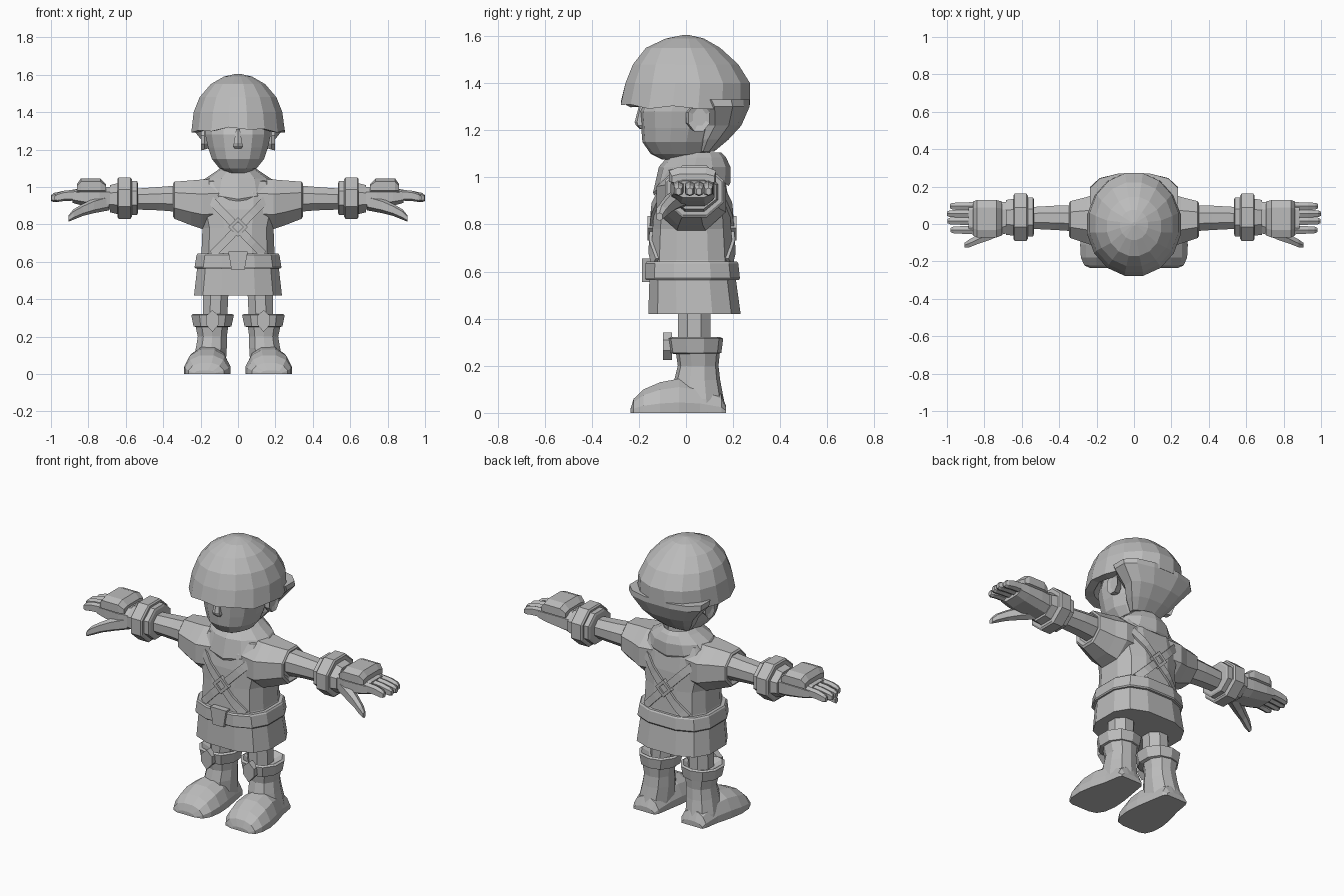
import bpy, bmesh, math
from mathutils import Vector
from mathutils.bvhtree import BVHTree

grey = bpy.data.materials.new("stone grey")
grey.diffuse_color = (0.5, 0.5, 0.5, 1)
AXES = {'x': (0, 1, 2), 'y': (1, 0, 2), 'z': (2, 0, 1)}


def finish(name, bm):
    bmesh.ops.recalc_face_normals(bm, faces=bm.faces)
    me = bpy.data.meshes.new(name)
    bm.to_mesh(me)
    bm.free()
    me.materials.append(grey)
    ob = bpy.data.objects.new(name, me)
    bpy.context.collection.objects.link(ob)
    return ob


def loft(name, rings, axis='z', n=12, power=1.0, side=1, edit=None, phase=0.5, cap=True):
    """Skin rings (t, a0, a1, b0, b1): position on the axis and cross-section bounds."""
    bm = bmesh.new()
    it, ia, ib = AXES[axis]
    loops = []
    stretch = 1 / math.cos(math.pi / n) if phase else 1
    for k, (t, a0, a1, b0, b1) in enumerate(rings):
        loop = []
        for i in range(n):
            ang = 2 * math.pi * (i + phase) / n
            c, s = math.cos(ang) * stretch, math.sin(ang) * stretch
            c = math.copysign(min(abs(c) ** power, 1), c)
            s = math.copysign(min(abs(s) ** power, 1), s)
            p = Vector()
            p[it] = t
            p[ia] = (a0 + a1) / 2 + c * (a1 - a0) / 2
            p[ib] = (b0 + b1) / 2 + s * (b1 - b0) / 2
            if edit:
                edit(p, k, i)
            p.x *= side
            loop.append(bm.verts.new(p))
        loops.append(loop)
    for lo, hi in zip(loops, loops[1:]):
        for i in range(n):
            j = (i + 1) % n
            bm.faces.new((lo[i], lo[j], hi[j], hi[i]))
    if cap:
        bm.faces.new(loops[0][::-1])
        bm.faces.new(loops[-1])
    return finish(name, bm)


def plate(name, outline, y0, y1, hole=None):
    """Extruded (x, z) outline between y0 and y1, optionally a frame around a hole."""
    bm = bmesh.new()
    loops = [[bm.verts.new((x, y, z)) for x, z in o] for y in (y0, y1) for o in ([outline, hole] if hole else [outline])]
    n = len(outline)
    if hole:
        a, b, c, d = loops
        pairs = ((a, b), (c, d), (a, c), (b, d))
    else:
        pairs = (loops,)
        bm.faces.new(loops[0])
        bm.faces.new(loops[1])
    for p, q in pairs:
        for i in range(n):
            j = (i + 1) % n
            bm.faces.new((p[i], p[j], q[j], q[i]))
    return finish(name, bm)


# ---- head ----
loft("head", [(1.075, -.05, .05, -.10, .06), (1.10, -.10, .10, -.15, .10),
              (1.15, -.14, .14, -.185, .12), (1.21, -.16, .16, -.19, .14),
              (1.28, -.175, .175, -.195, .15), (1.31, -.175, .175, -.18, .15),
              (1.36, -.16, .16, -.17, .15)], n=14)


def hair_edge(p, k, i):
    # jagged fringe with lower sides
    if k in (1, 2):
        p.z -= .022 * min(1, abs(p.x) / .2)
        if p.y < 0:
            p.z += .012 * (i % 2)


loft("hair", [(1.35, -.17, .17, -.18, .17), (1.315, -.20, .20, -.225, .2),
              (1.313, -.25, .25, -.277, .272), (1.40, -.237, .237, -.257, .272),
              (1.48, -.205, .205, -.225, .222), (1.55, -.145, .145, -.17, .145),
              (1.59, -.075, .075, -.085, .075), (1.605, -.01, .01, -.01, .01)],
     n=16, edit=hair_edge)
loft("back_hair", [(1.11, -.09, .09, .05, .12), (1.16, -.13, .13, .05, .18),
                   (1.22, -.17, .17, .07, .235), (1.30, -.235, .235, .05, .27),
                   (1.33, -.235, .235, .03, .27)], n=12, power=.8)

# nose: narrow bridge widening to the tip
loft("nose", [(1.205, -.018, .018, -.195, -.17), (1.22, -.026, .026, -.212, -.17),
              (1.235, -.022, .022, -.218, -.17), (1.31, -.01, .01, -.198, -.17)], n=6)

# ---- trunk ----
body = loft("tunic", [(.42, -.235, .235, -.16, .232), (.58, -.217, .217, -.155, .21),
                      (.65, -.195, .195, -.148, .20), (.78, -.19, .19, -.142, .192),
                      (.88, -.215, .215, -.135, .185), (.97, -.21, .21, -.118, .17),
                      (1.03, -.18, .18, -.09, .15), (1.06, -.10, .10, -.04, .12)],
            n=12, power=.72)
loft("belt", [(.565, -.228, .228, -.17, .225), (.572, -.232, .232, -.174, .229),
              (.635, -.222, .222, -.172, .222), (.643, -.216, .216, -.166, .216)],
     n=12, power=.72)
plate("belt_buckle", [(-.035, .555), (.035, .555), (.052, .655), (-.052, .655)], -.186, -.15)
loft("neck", [(1.0, -.09, .09, -.05, .11), (1.13, -.08, .08, -.05, .10)], n=10)


def drape(p, k, i):
    # collar hangs lower at front and back than over the shoulders
    if k < 2:
        p.z -= .1 * min(1, abs(p.y - .03) / .17) ** 1.3 * (1 - .35 * (p.y > .03))


loft("collar", [(1.02, -.20, .20, -.135, .182), (1.035, -.203, .203, -.14, .188),
                (1.045, -.175, .175, -.115, .188), (1.085, -.115, .115, -.08, .17),
                (1.105, -.09, .09, -.045, .15), (1.07, -.07, .07, -.02, .12)],
     n=12, edit=drape, phase=0)

# crossed straps laid on the tunic, front and back
bm = bmesh.new()
bm.from_mesh(body.data)
tree = BVHTree.FromBMesh(bm)
bm.free()


def strap(name, start, end, face):
    bm = bmesh.new()
    a, b = Vector(start), Vector(end)
    d = (b - a).normalized()
    off = Vector((-d.y, d.x)) * .021
    rows = []
    for i in range(13):
        p = a.lerp(b, i / 12)
        row = []
        for q in (p + off, p - off):
            hit = tree.ray_cast(Vector((q.x, face, q.y)), Vector((0, -face, 0)))[0]
            y = hit.y if hit else 0
            row += [bm.verts.new((q.x, y + face * h, q.y)) for h in (-.006, .013)]
        rows.append([row[0], row[1], row[3], row[2]])
    for r, s in zip(rows, rows[1:]):
        for i in range(4):
            j = (i + 1) % 4
            bm.faces.new((r[i], r[j], s[j], s[i]))
    bm.faces.new(rows[0])
    bm.faces.new(rows[-1])
    finish(name, bm)


def diamond(r, z):
    return [(-r, z), (0, z - r), (r, z), (0, z + r)]


for label, face, y in (("front", -1, -.142), ("back", 1, .192)):
    for s in (-1, 1):
        strap(label + "_strap", (s * .175, .96), (-s * .135, .64), face)
    plate(label + "_strap_buckle", diamond(.052, .785), y + face * .022, y, diamond(.028, .785))

# ---- mirrored limbs ----
for s in (-1, 1):
    loft("ear", [(.15, .02, .07, 1.21, 1.29), (.178, .0, .085, 1.20, 1.305),
                 (.198, .01, .10, 1.195, 1.31), (.19, .03, .085, 1.22, 1.29)],
         'x', 8, side=s)
    loft("sleeve", [(.08, -.11, .16, .78, 1.045), (.19, -.125, .17, .775, 1.04),
                    (.25, -.105, .145, .795, 1.035), (.34, -.075, .122, .83, 1.028),
                    (.347, -.065, .112, .842, 1.018), (.335, -.05, .10, .86, 1.0)],
         'x', 8, side=s)
    loft("arm", [(.30, -.04, .10, .865, 1.01), (.42, -.032, .098, .875, 1.0),
                 (.56, -.025, .09, .88, .99)], 'x', 8, side=s)
    # bracer: thin inner and outer bands around a thick middle ring
    loft("bracer", [(.535, -.055, .13, .86, 1.02), (.54, -.067, .142, .85, 1.032),
                    (.568, -.067, .142, .85, 1.032), (.568, -.08, .152, .84, 1.042),
                    (.575, -.09, .162, .83, 1.05), (.638, -.09, .162, .83, 1.05),
                    (.645, -.08, .152, .84, 1.042), (.645, -.062, .135, .855, 1.02),
                    (.685, -.058, .128, .865, 1.01)], 'x', 8, side=s)
    loft("palm", [(.66, -.045, .115, .875, 1.0), (.74, -.065, .12, .885, 1.0),
                  (.83, -.06, .12, .90, .995), (.885, -.052, .116, .915, .985)],
         'x', 8, .7, s)
    loft("hand_plate", [(.705, -.06, .12, .97, 1.015), (.735, -.072, .128, .965, 1.045),
                        (.84, -.072, .128, .965, 1.045), (.862, -.06, .12, .97, 1.015)],
         'x', 8, .6, s)
    for y, tip in ((.095, .985), (.055, 1.0), (.016, .998), (-.032, .98)):
        loft("finger", [(.84, y - .021, y + .021, .928, .988),
                        (.93, y - .02, y + .02, .925, .98),
                        (tip - .015, y - .018, y + .018, .92, .968),
                        (tip, y - .011, y + .011, .925, .955)], 'x', 6, .8, s)
    loft("thumb", [(.69, -.05, .03, .875, .965), (.77, -.085, -.02, .86, .94),
                   (.83, -.105, -.055, .845, .91), (.88, -.125, -.082, .825, .88),
                   (.905, -.125, -.10, .815, .85)], 'x', 6, side=s)

    loft("leg", [(.25, .06, .19, -.035, .105), (.46, .05, .185, -.035, .105)], n=8, side=s)
    loft("boot_shaft", [(0, .07, .245, -.06, .17), (.06, .065, .24, -.06, .16),
                        (.14, .06, .225, -.05, .145), (.20, .06, .215, -.035, .138),
                        (.27, .05, .23, -.045, .145)], n=10, side=s)

    def sole(p, k, i):
        p.z = max(p.z, 0)

    loft("boot_foot", [(-.235, .12, .235, -.02, .02), (-.222, .075, .265, -.06, .06),
                       (-.18, .05, .284, -.10, .10), (-.11, .04, .288, -.13, .13),
                       (-.03, .045, .275, -.145, .145), (.06, .06, .25, -.13, .13),
                       (.15, .075, .235, -.08, .08), (.17, .09, .225, -.03, .03)],
         'y', 12, .9, s, sole)
    loft("boot_cuff", [(.25, .05, .22, -.05, .135), (.255, .035, .238, -.072, .15),
                       (.315, .022, .25, -.082, .158), (.322, .035, .238, -.068, .145),
                       (.30, .06, .20, -.035, .11)], n=10, side=s)
    # pointed clasp with side tabs
    plate("boot_clasp", [(s * x, z) for x, z in ((.137, .225), (.172, .265), (.172, .31),
                         (.137, .342), (.102, .31), (.102, .265))], -.098, -.06)
